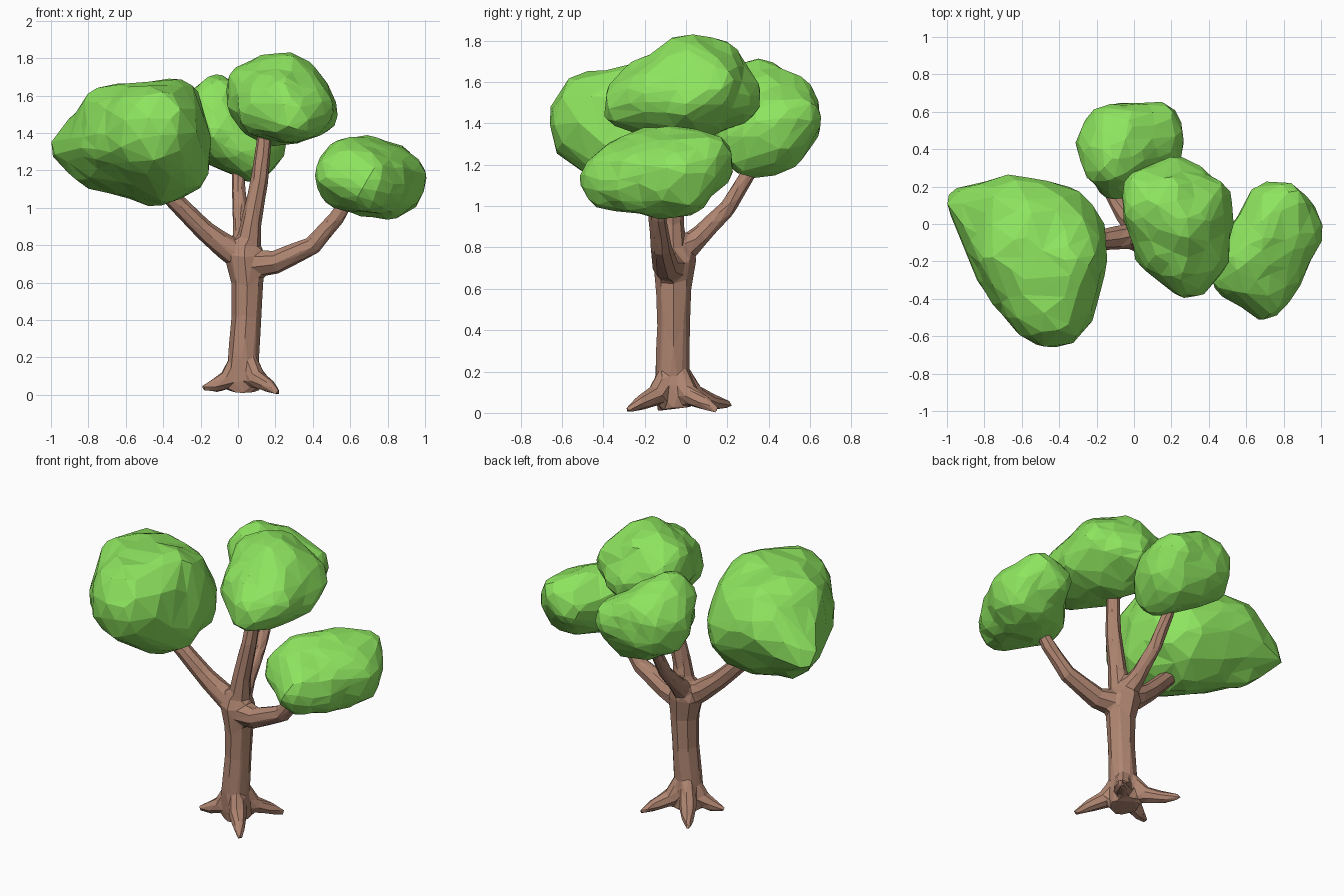
import bpy, bmesh, math
from mathutils import Vector, noise
from mathutils.bvhtree import BVHTree

if "Cube" in bpy.data.objects:
    bpy.data.objects.remove(bpy.data.objects["Cube"])


def material(name, rgb):
    m = bpy.data.materials.new(name)
    m.diffuse_color = (*rgb, 1)
    m.use_nodes = True
    m.node_tree.nodes["Principled BSDF"].inputs["Base Color"].default_value = m.diffuse_color
    return m


LEAF = material("leaf_green", (0.27, 0.78, 0.115))
BARK = material("bark_brown", (0.43, 0.235, 0.165))


def add_object(name, bm, mat):
    mesh = bpy.data.meshes.new(name)
    bm.to_mesh(mesh)
    bm.free()
    mesh.materials.append(mat)
    ob = bpy.data.objects.new(name, mesh)
    bpy.context.collection.objects.link(ob)
    return ob


def decimate(ob, ratio):
    mod = ob.modifiers.new("facet", 'DECIMATE')
    mod.ratio = ratio


def foliage(name, balls):
    """Faceted leaf clump: an icosphere shrink-wrapped on the hull of a few balls."""
    hull = bmesh.new()
    for x, y, z, r in balls:
        new = bmesh.ops.create_icosphere(hull, subdivisions=3, radius=r)["verts"]
        bmesh.ops.translate(hull, verts=new, vec=(x, y, z))
    points = [v.co.copy() for v in hull.verts]
    hull.clear()
    for p in points:
        hull.verts.new(p)
    bmesh.ops.convex_hull(hull, input=hull.verts[:])
    tree = BVHTree.FromBMesh(hull)
    lo = Vector([min(p[i] for p in points) for i in range(3)])
    hi = Vector([max(p[i] for p in points) for i in range(3)])
    centre = (lo + hi) / 2
    hull.free()
    bm = bmesh.new()
    bmesh.ops.create_icosphere(bm, subdivisions=4, radius=1)
    for v in bm.verts:
        d = v.co.normalized()
        hit = tree.ray_cast(centre + d * 3, -d)[0]
        v.co = hit + d * (0.005 + 0.02 * noise.noise(hit * 8))
    decimate(add_object(name, bm, LEAF), 0.22)


def tube(bm, path, sides=8):
    """Closed tapering tube through (x, y, z, radius) points."""
    pts = [Vector(p[:3]) for p in path]
    rings = []
    q = Vector((0, 0, 1)).rotation_difference(pts[1] - pts[0])
    for i, p in enumerate(pts):
        t = pts[min(i + 1, len(pts) - 1)] - pts[max(i - 1, 0)]
        # carry the frame along the path so the tube never twists
        q = (q @ Vector((0, 0, 1))).rotation_difference(t) @ q
        r = path[i][3]
        rings.append([bm.verts.new(p + q @ Vector((
            r * math.cos(math.tau * k / sides), r * math.sin(math.tau * k / sides), 0)))
            for k in range(sides)])
    for a, b in zip(rings, rings[1:]):
        for k in range(sides):
            n = (k + 1) % sides
            bm.faces.new((a[k], a[n], b[n], b[k]))
    bm.faces.new(rings[0][::-1])
    bm.faces.new(rings[-1])


# Trunk
wood = bmesh.new()
tube(wood, [(.03, -.05, .02, .09), (.03, -.06, .10, .09), (.03, -.065, .20, .086),
            (.045, -.06, .42, .08), (.05, -.06, .6, .086), (.035, -.055, .74, .105),
            (.04, -.055, .83, .07)])

# Branches: left, right, top and back
tube(wood, [(.03, -.06, .72, .07), (-.06, -.07, .785, .068), (-.18, -.085, .88, .056),
            (-.33, -.11, 1.03, .05), (-.44, -.13, 1.14, .045)])
tube(wood, [(.05, -.06, .70, .085), (.2, -.1, .71, .065), (.40, -.12, .80, .052),
            (.53, -.14, .95, .043), (.6, -.15, 1.07, .035)])
tube(wood, [(.05, -.06, .75, .075), (.07, -.065, .92, .056), (.115, -.05, 1.15, .048),
            (.15, -.01, 1.45, .038)])
tube(wood, [(.04, -.04, .76, .07), (.02, .07, .86, .05), (.01, .2, .99, .042),
            (0, .31, 1.17, .036), (0, .35, 1.27, .03)])

# Roots
for x, y, z in [(.215, -.285, .012), (.22, .15, .012), (-.19, -.12, .035), (-.17, .22, .04)]:
    dx, dy = x - .03, y + .06
    tube(wood, [(.03 + dx * .15, -.06 + dy * .15, .19, .045),
                (.03 + dx * .35, -.06 + dy * .35, .085, .055),
                (.03 + dx * .7, -.06 + dy * .7, .05, .038), (x, y, z, .014)])

# Weld all the wood into one faceted skin
trunk = add_object("trunk_and_branches", wood, BARK)
remesh = trunk.modifiers.new("weld", 'REMESH')
remesh.mode = 'VOXEL'
remesh.voxel_size = 0.012
remesh.use_smooth_shade = False
smooth = trunk.modifiers.new("soften", 'SMOOTH')
smooth.iterations = 3
decimate(trunk, 0.03)

# Leaf clumps
foliage("left_foliage", [
    (-.90, .10, 1.31, .10), (-.45, -.41, 1.41, .25), (-.455, -.10, 1.33, .31),
    (-.66, .04, 1.40, .215), (-.65, -.14, 1.46, .20), (-.36, -.2, 1.5, .185),
    (-.4, -.22, 1.28, .25), (-.75, 0, 1.22, .12), (-.66, -.28, 1.35, .16)])
foliage("back_foliage", [
    (-.08, .43, 1.44, .22), (.06, .42, 1.36, .20), (-.12, .34, 1.55, .15),
    (.1, .5, 1.42, .15), (-.08, .26, 1.4, .13), (.06, .32, 1.31, .16)])
foliage("top_foliage", [
    (.19, .08, 1.58, .235), (.26, .02, 1.66, .17), (.29, -.25, 1.5, .145),
    (.38, 0, 1.52, .15), (.08, .15, 1.6, .15), (.22, .22, 1.53, .135),
    (.16, -.12, 1.54, .16), (.38, .13, 1.56, .13), (.06, .08, 1.65, .12),
    (.24, -.2, 1.57, .13), (.36, -.16, 1.53, .14)])
foliage("right_foliage", [
    (.62, -.2, 1.17, .20), (.8, -.05, 1.14, .20), (.7, -.35, 1.13, .15),
    (.8, .09, 1.22, .135), (.74, .09, 1.2, .135), (.54, -.28, 1.17, .12),
    (.66, -.1, 1.24, .14)])
